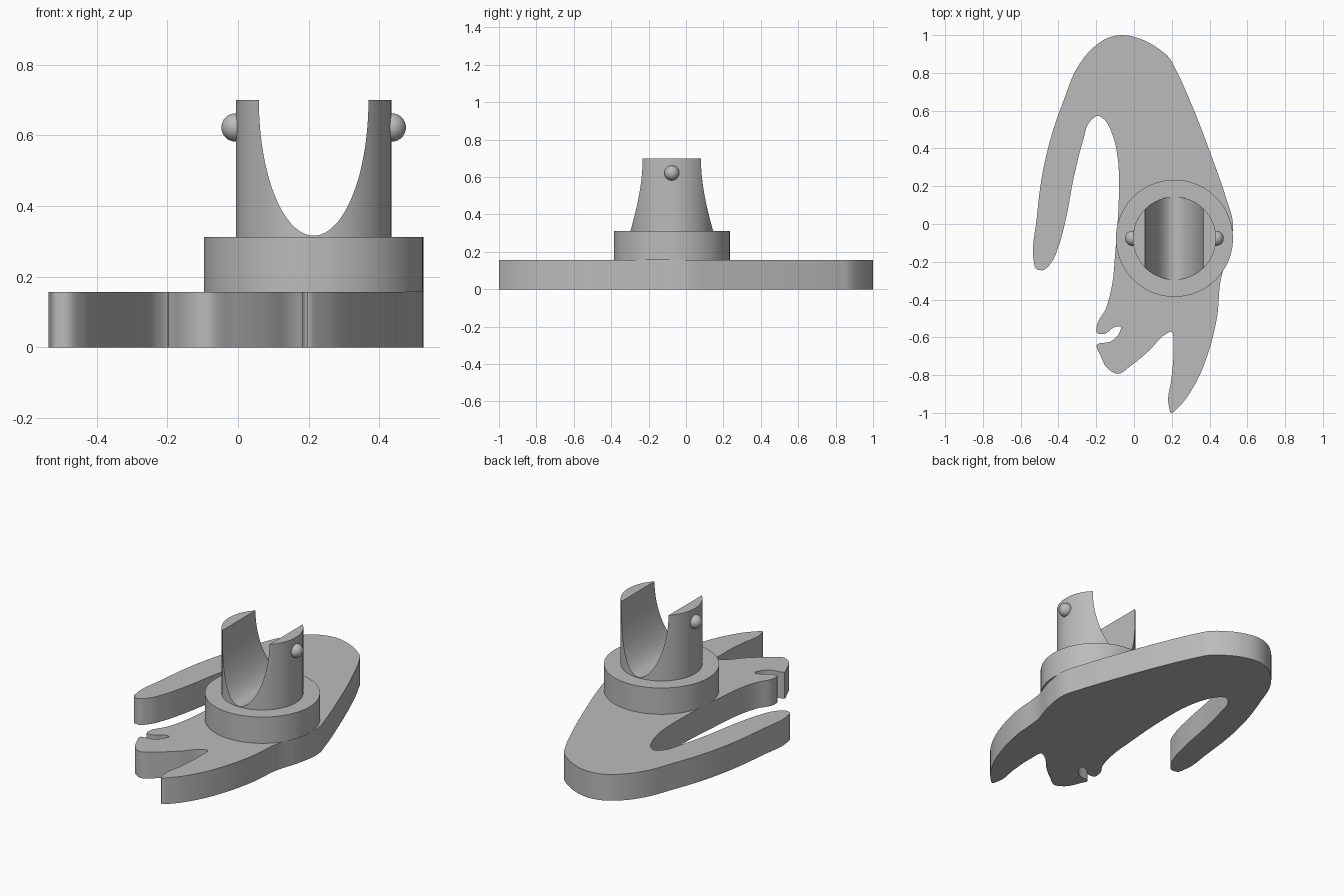
import bpy
import bmesh
from math import cos, sin, pi, radians
from mathutils import Vector

default_cube = bpy.data.objects.get("Cube")
if default_cube:
    bpy.data.objects.remove(default_cube, do_unlink=True)

# Material
grey = bpy.data.materials.new("plain grey")
grey.use_nodes = True
colour = (0.5, 0.5, 0.5, 1.0)
grey.diffuse_color = colour
grey.node_tree.nodes["Principled BSDF"].inputs["Base Color"].default_value = colour

# Main dimensions
CENTRE = Vector((0.214, -0.076, 0))
PLATE_TOP = 0.156
COLLAR_TOP = 0.312
POST_TOP = 0.70


def make_object(name, bm):
    """Turn a bmesh into a named, coloured object."""
    bmesh.ops.recalc_face_normals(bm, faces=bm.faces)
    mesh = bpy.data.meshes.new(name)
    bm.to_mesh(mesh)
    bm.free()
    mesh.materials.append(grey)
    obj = bpy.data.objects.new(name, mesh)
    bpy.context.collection.objects.link(obj)
    return obj


def extrude_outline(name, points, direction):
    """Fill a closed outline and extrude it into a solid."""
    bm = bmesh.new()
    face = bm.faces.new([bm.verts.new(p) for p in points])
    result = bmesh.ops.extrude_face_region(bm, geom=[face], use_keep_orig=True)
    moved = [v for v in result["geom"] if isinstance(v, bmesh.types.BMVert)]
    bmesh.ops.translate(bm, verts=moved, vec=direction)
    return make_object(name, bm)


def cylinder(name, radius, bottom, top):
    circle = [CENTRE + Vector((radius * cos(2 * pi * i / 96), radius * sin(2 * pi * i / 96), bottom))
              for i in range(96)]
    return extrude_outline(name, circle, Vector((0, 0, top - bottom)))


def smooth_closed(points, steps=6):
    """Closed spline through the points, with chord-based tangents."""
    pts = [Vector((x, y, 0)) for x, y in points]
    count = len(pts)
    out = []

    def tangent(i):
        before, here, after = pts[i - 1], pts[i], pts[(i + 1) % count]
        a, b = (here - before).length, (after - here).length
        return ((here - before) / a * b + (after - here) / b * a) / (a + b)

    for i in range(count):
        start, end = pts[i], pts[(i + 1) % count]
        length = (end - start).length
        m0, m1 = tangent(i) * length, tangent((i + 1) % count) * length
        for s in range(steps):
            t = s / steps
            out.append(start * (2 * t**3 - 3 * t**2 + 1) + m0 * (t**3 - 2 * t**2 + t)
                       + end * (3 * t**2 - 2 * t**3) + m1 * (t**3 - t**2))
    return out


# Base plate: curved hook, flank, long spike, small jaw, inner side
outline = [
    (-.07, 1), (.02, .985), (.12, .935), (.19, .875), (.22, .82), (.31, .62), (.41, .36),
    (.49, .13), (.523, .01), (.505, -.14), (.46, -.29), (.44, -.49), (.4, -.66), (.325, -.845),
    (.24, -.965), (.197, -1), (.182, -.95), (.198, -.82), (.208, -.66), (.195, -.57),
    (.165, -.585), (.08, -.67), (-.01, -.745), (-.09, -.793), (-.14, -.765), (-.18, -.69),
    (-.198, -.642), (-.12, -.62), (-.08, -.58), (-.07, -.545), (-.1, -.545), (-.16, -.583),
    (-.195, -.578), (-.197, -.54), (-.15, -.45), (-.115, -.315), (-.1, -.16), (-.08, .185),
    (-.085, .34), (-.115, .475), (-.155, .55), (-.19, .573), (-.235, .54), (-.27, .44),
    (-.32, .24), (-.36, .03), (-.4, -.12), (-.435, -.2), (-.485, -.245), (-.52, -.235),
    (-.53, -.2), (-.515, .03), (-.485, .265), (-.435, .475), (-.37, .66), (-.305, .82),
    (-.225, .925), (-.145, .982),
]
plate = extrude_outline("base_plate", smooth_closed(outline), Vector((0, 0, PLATE_TOP)))

# Collar and post
collar = cylinder("collar", 0.31, PLATE_TOP, COLLAR_TOP)
post = cylinder("forked_post", 0.22, COLLAR_TOP - 0.02, POST_TOP)

# Elliptical channel cut through the post from front to back
half_width, depth = 0.155, 0.384
channel = [CENTRE + Vector((half_width * cos(a), -0.5, POST_TOP - depth * sin(a)))
           for a in (pi * i / 64 for i in range(65))]
channel += [CENTRE + Vector((side * half_width, -0.5, POST_TOP + 0.2)) for side in (-1, 1)]
cutter = extrude_outline("channel_cutter", channel, Vector((0, 1, 0)))
cutter.hide_render = True
cut = post.modifiers.new("channel", 'BOOLEAN')
cut.operation = 'DIFFERENCE'
cut.solver = 'EXACT'
cut.object = cutter
bpy.context.view_layer.objects.active = post
bpy.ops.object.modifier_apply(modifier=cut.name)
bpy.data.objects.remove(cutter, do_unlink=True)

# Round pegs on the outer sides of the fork
pegs = []
for name, side in (("left_peg", 1), ("right_peg", -1)):
    bm = bmesh.new()
    bmesh.ops.create_uvsphere(bm, u_segments=32, v_segments=16, radius=0.04)
    peg = make_object(name, bm)
    peg.location = CENTRE + Vector((side * 0.221, 0, 0.622))
    pegs.append(peg)

# Smooth curved walls, keep the rims sharp
bpy.ops.object.select_all(action='DESELECT')
for obj in (plate, collar, post, *pegs):
    obj.select_set(True)
bpy.context.view_layer.objects.active = plate
bpy.ops.object.shade_smooth_by_angle(angle=radians(35))
